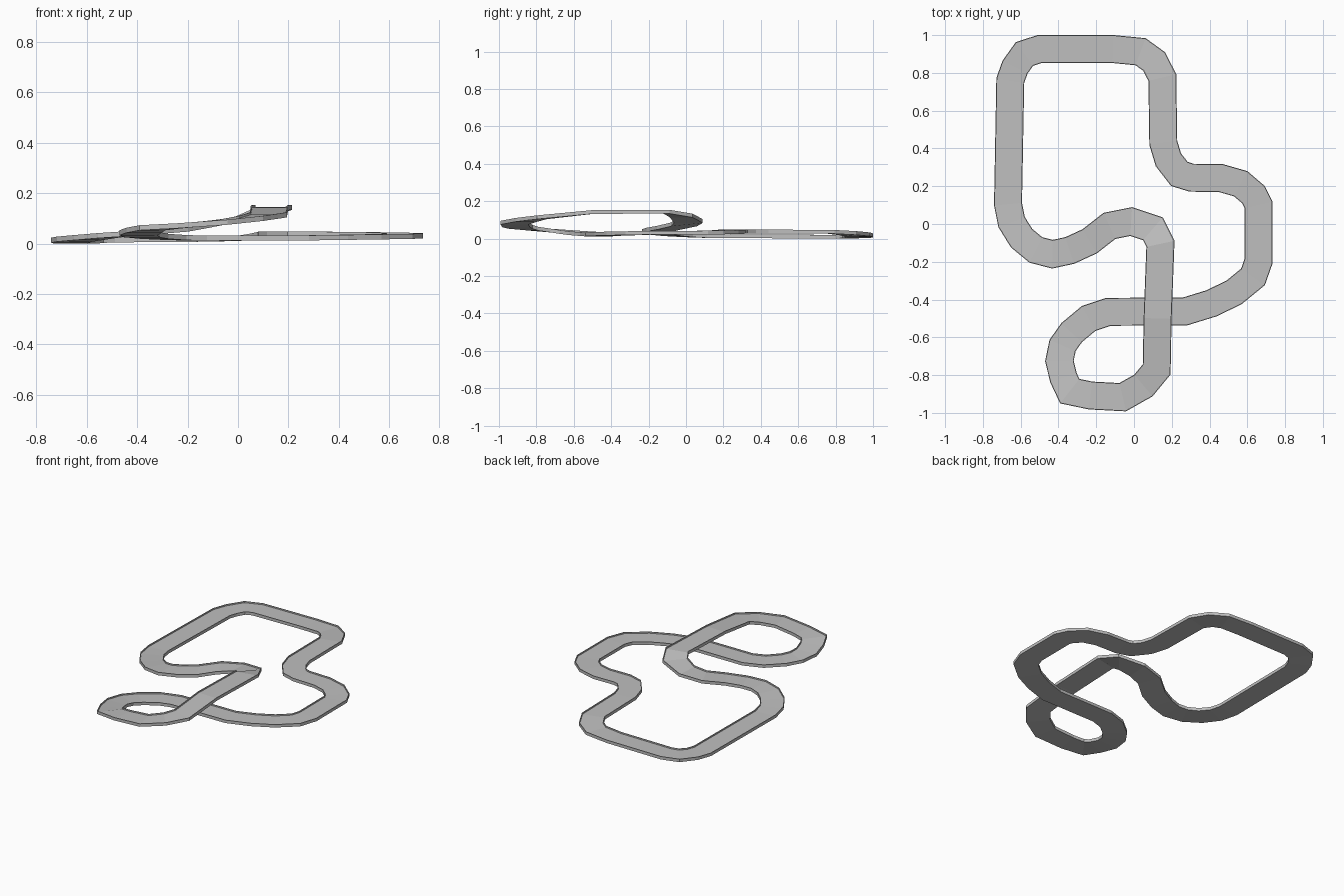
import bpy, bmesh
from mathutils import Vector

if "Cube" in bpy.data.objects:
    bpy.data.objects.remove(bpy.data.objects["Cube"])

# Closed centreline of the circuit: x, y, underside height
PATH = [
    (-.50, .926, .005), (-.58, .90, .003), (-.63, .83, 0), (-.655, .76, 0),
    (-.667, .105, .004), (-.648, .01, .008), (-.595, -.075, .014), (-.52, -.137, .022),
    (-.432, -.16, .030), (-.34, -.14, .038), (-.235, -.092, .048), (-.13, -.01, .066),
    (-.015, .013, .084), (.10, -.025, .113), (.14, -.105, .134), (.125, -.50, .132),
    (.12, -.77, .104), (.05, -.855, .090), (-.06, -.917, .075), (-.23, -.908, .061),
    (-.34, -.885, .053), (-.373, -.815, .043), (-.395, -.725, .033), (-.378, -.643, .025),
    (-.33, -.575, .019), (-.24, -.50, .014), (-.135, -.465, .012), (.27, -.463, .013),
    (.41, -.42, .015), (.53, -.362, .017), (.63, -.28, .019), (.66, -.195, .021),
    (.66, .10, .022), (.633, .155, .023), (.565, .213, .025), (.46, .243, .026),
    (.305, .245, .028), (.24, .265, .028), (.182, .34, .028), (.155, .43, .028),
    (.15, .775, .026), (.107, .86, .020), (.035, .912, .013), (-.11, .926, .008),
]
HALF, RAIL, ROAD_TOP, RAIL_TOP = .074, .005, .011, .020

grey = bpy.data.materials.new("track_grey")
grey.diffuse_color = (.52, .52, .52, 1)
grey.use_nodes = True
grey.node_tree.nodes["Principled BSDF"].inputs["Base Color"].default_value = grey.diffuse_color


def sweep(name, profile):
    """Sweep a closed (sideways, up) profile round the circuit with mitred corners."""
    bm = bmesh.new()
    rings = []
    n = len(PATH)
    for i, (x, y, z) in enumerate(PATH):
        p = Vector((x, y))
        d0 = (p - Vector(PATH[i - 1][:2])).normalized()
        d1 = (Vector(PATH[(i + 1) % n][:2]) - p).normalized()
        t = (d0 + d1).normalized()
        side = Vector((-t.y, t.x)) / max(t.dot(d1), .5)
        rings.append([bm.verts.new((x + side.x * s, y + side.y * s, z + h)) for s, h in profile])
    m = len(profile)
    for i in range(n):
        a, b = rings[i], rings[(i + 1) % n]
        for j in range(m):
            k = (j + 1) % m
            bm.faces.new((a[j], a[k], b[k], b[j]))
    bmesh.ops.recalc_face_normals(bm, faces=bm.faces)
    mesh = bpy.data.meshes.new(name)
    bm.to_mesh(mesh)
    bm.free()
    mesh.materials.append(grey)
    ob = bpy.data.objects.new(name, mesh)
    bpy.context.collection.objects.link(ob)
    return ob


# Road deck with a thin raised rail along both edges, as one channel section
inner = HALF - RAIL
sweep("race_track", [
    (-HALF, 0), (HALF, 0), (HALF, RAIL_TOP), (inner, RAIL_TOP),
    (inner, ROAD_TOP), (-inner, ROAD_TOP), (-inner, RAIL_TOP), (-HALF, RAIL_TOP)])
